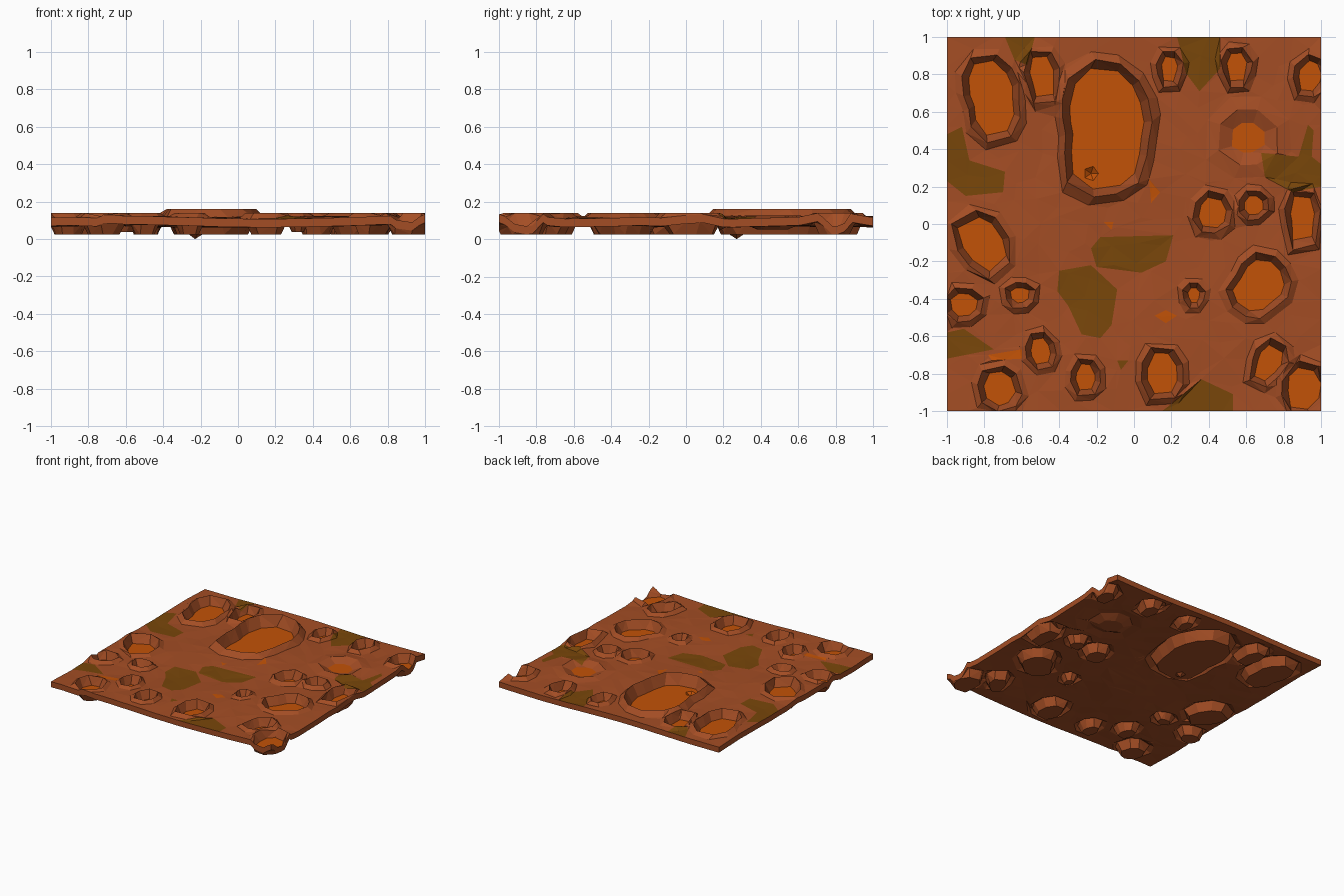
import bpy
import random
from math import sin, cos, atan2, hypot, pi, radians
from mathutils import Vector
from mathutils.geometry import delaunay_2d_cdt

random.seed(4)
cube = bpy.data.objects.get("Cube")
if cube:
    bpy.data.objects.remove(cube)

GROUND, THICK = 0.115, 0.045

# Crater floors in hundredths: centre x, centre y, half width, half depth, tilt in degrees
CRATERS = [
    (-76, 68, 11, 20, 10), (-49, 79, 6, 12, 8), (-15, 51, 19, 32, 0),
    (19, 83, 4, 7, 0), (55, 84, 5, 8, 0), (94, 79, 6, 8, -15),
    (61, 46, 9, 8, 0), (42, 6, 7, 8, -10), (64, 10, 5, 5, 0),
    (90, 3, 6, 14, 0), (-81, -10, 10, 15, 35), (-91, -43, 7, 6, 0),
    (-61, -38, 5, 4, 0), (32, -38, 3, 4, 0), (67, -33, 11, 14, -40),
    (-50, -68, 5, 7, 10), (-26, -82, 5, 7, 0), (15, -80, 8, 11, 0),
    (-72, -88, 8, 9, 15), (72, -74, 6, 10, -30), (91, -88, 9, 11, -10),
]

# Outlines of the mossy patches, in hundredths
MOSS = [
    [(-100, 48), (-92, 52), (-88, 34), (-69, 28), (-70, 17), (-90, 15), (-100, 23)],
    [(-69, 100), (-53, 100), (-57, 85), (-64, 88)],
    [(23, 100), (46, 100), (46, 83), (35, 71), (28, 80)],
    [(68, 38), (88, 36), (93, 53), (96, 50), (95, 36), (100, 32), (100, 20), (85, 17), (70, 25)],
    [(-23, -13), (-18, -7), (21, -6), (17, -20), (4, -26), (-20, -23)],
    [(-40, -25), (-23, -22), (-9, -35), (-12, -54), (-18, -61), (-28, -59), (-35, -44), (-41, -36)],
    [(-100, -58), (-91, -56), (-75, -67), (-90, -70), (-100, -72)],
    [(15, -100), (36, -83), (53, -91), (53, -100)],
    [(-9, -73), (-3, -73), (-7, -78)],
]

# Small bare clay spots
SPOTS = [
    [(8, 24), (14, 17), (9, 11)], [(11, -49), (17, -46), (23, -49), (17, -53)],
    [(-78, -70), (-60, -67), (-60, -72), (-76, -73)], [(-16, 1), (-11, 1), (-12, -3)],
]


class Crater:
    """Angular bowl: floor ring (t=0), raised rim ring (t=1), skirt ring (t=2)."""

    def __init__(self, cx, cy, rx, ry, tilt):
        self.c = Vector((cx, cy)) / 100
        self.r = Vector((rx, ry)) / 100
        self.tilt = radians(tilt)
        small = min(self.r)
        self.width = 0.026 + 0.08 * small
        self.rim = 0.16 if small > 0.18 else 0.139
        self.floor = 0.07 if small > 0.045 else 0.082
        self.sides = 8 if small < 0.1 else 12 if small < 0.18 else 16
        self.phase = random.uniform(0, pi)
        if (cx, cy) == (61, 46):     # worn, shallow bowl
            self.width, self.rim, self.floor = 0.07, 0.125, 0.095

    def radius(self, a, t):
        """Distance from the centre to ring t in direction a (local)."""
        rx, ry = self.r + Vector((1, 1)) * self.width * t
        base = (abs(cos(a) / rx) ** 3 + abs(sin(a) / ry) ** 3) ** (-1 / 3)
        return base * (1 + 0.05 * sin(3 * a + self.phase) + 0.03 * sin(5 * a))

    def ring(self, t):
        pts = []
        for i in range(self.sides):
            a = 2 * pi * (i + 0.5 + random.uniform(-0.15, 0.15)) / self.sides
            r = self.radius(a, t)
            a += self.tilt
            pts.append(self.c + Vector((cos(a), sin(a))) * r)
        return pts

    def locate(self, p):
        """Ring value t of a point, from 0 on the floor to 2 on open ground."""
        d = p - self.c
        a, dist = atan2(d.y, d.x) - self.tilt, hypot(d.x, d.y)
        r = [self.radius(a, t) for t in range(3)]
        if dist <= r[0]:
            return 0
        if dist <= r[1]:
            return (dist - r[0]) / (r[1] - r[0])
        return min(2, 1 + (dist - r[1]) / (r[2] - r[1]))


craters = [Crater(*c) for c in CRATERS]
PIT = Vector((-0.23, 0.27))


def height(p):
    """Ground level at a point, with bowls cut in and rims raised."""
    if (p - PIT).length < 0.005:
        return THICK
    roll = 0.004 * sin(5 * p.x + 2 * p.y) + 0.004 * sin(7 * p.y - 3 * p.x)
    level = GROUND + roll + 0.003 * sin(23 * p.x + 9 * p.y) * sin(19 * p.y)
    low, high = level, level
    for c in craters:
        t = c.locate(p)
        z = c.floor + (c.rim - c.floor) * t if t < 1 else c.rim + (level - c.rim) * (t - 1)
        low, high = min(low, z), max(high, z)
    return low if low < level - 0.008 else high


def inside(p, loop):
    """Even-odd test of a point against a closed outline."""
    hit = False
    for a, b in zip(loop, loop[1:] + loop[:1]):
        if (a.y > p.y) != (b.y > p.y) and p.x < a.x + (p.y - a.y) * (b.x - a.x) / (b.y - a.y):
            hit = not hit
    return hit


# Collect the outlines that the ground mesh must follow
points, edges = [], []


def add_loop(loop):
    """Add a closed outline clipped to the tile and return it."""
    clipped = []
    for p in loop:
        q = Vector((max(-1, min(1, p.x)), max(-1, min(1, p.y))))
        if not clipped or (q - clipped[-1]).length > 0.006:
            clipped.append(q)
    ids = list(range(len(points), len(points) + len(clipped)))
    points.extend(clipped)
    edges.extend(zip(ids, ids[1:] + ids[:1]))
    return clipped


clay, moss = [], []
for outlines, group in ((MOSS, moss), (SPOTS, clay)):
    for outline in outlines:
        group.append(add_loop([Vector(p) / 100 for p in outline]))
for c in craters:
    clay.append(add_loop(c.ring(0)))
    add_loop(c.ring(1))
    add_loop(c.ring(2))

# Uneven points over the open ground, straight along the tile border
N = 16
for i in range(N + 1):
    for j in range(N + 1):
        p = Vector((i, j)) * 2 / N - Vector((1, 1))
        if 0 < i < N:
            p.x += random.uniform(-0.04, 0.04)
        if 0 < j < N:
            p.y += random.uniform(-0.04, 0.04)
        border = i in (0, N) or j in (0, N)
        if border or all(c.locate(p) >= 2 for c in craters):
            points.append(p)

# Small pit in the largest floor
points.append(PIT)
for k in range(5):
    a = 2 * pi * k / 5
    points.append(PIT + Vector((cos(a), sin(a))) * 0.04)

flat, _, tris, _, _, _ = delaunay_2d_cdt(points, edges, [], 0, 0.003)


def soil(tri):
    """Material slot of a top face: clay floors, then moss, else soil."""
    mid = (flat[tri[0]] + flat[tri[1]] + flat[tri[2]]) / 3
    if any(inside(mid, loop) for loop in clay):
        return 1
    return 2 if any(inside(mid, loop) for loop in moss) else 0


# Top skin, matching underside and the walls along the border
count = len(flat)
verts = [(p.x, p.y, height(p)) for p in flat]
verts += [(x, y, z - THICK) for x, y, z in verts]
polys = [list(tri) for tri in tris]
slots = [soil(tri) for tri in tris]
used = {(a, b) for t in polys for a, b in zip(t, t[1:] + t[:1])}
polys += [[v + count for v in reversed(tri)] for tri in tris]
polys += [[b, a, a + count, b + count] for a, b in used if (b, a) not in used]
slots += [0] * (len(polys) - len(slots))

mesh = bpy.data.meshes.new("cratered_ground")
mesh.from_pydata(verts, [], polys)
ground = bpy.data.objects.new("cratered_ground", mesh)
bpy.context.collection.objects.link(ground)

for name, color in (("rust_soil", (0.37, 0.075, 0.018, 1)),
                    ("orange_clay", (0.54, 0.085, 0.002, 1)),
                    ("olive_moss", (0.19, 0.062, 0.003, 1))):
    mat = bpy.data.materials.new(name)
    mat.use_nodes = True
    mat.diffuse_color = color
    mat.node_tree.nodes["Principled BSDF"].inputs["Base Color"].default_value = color
    mesh.materials.append(mat)
mesh.polygons.foreach_set("material_index", slots)
mesh.update()
